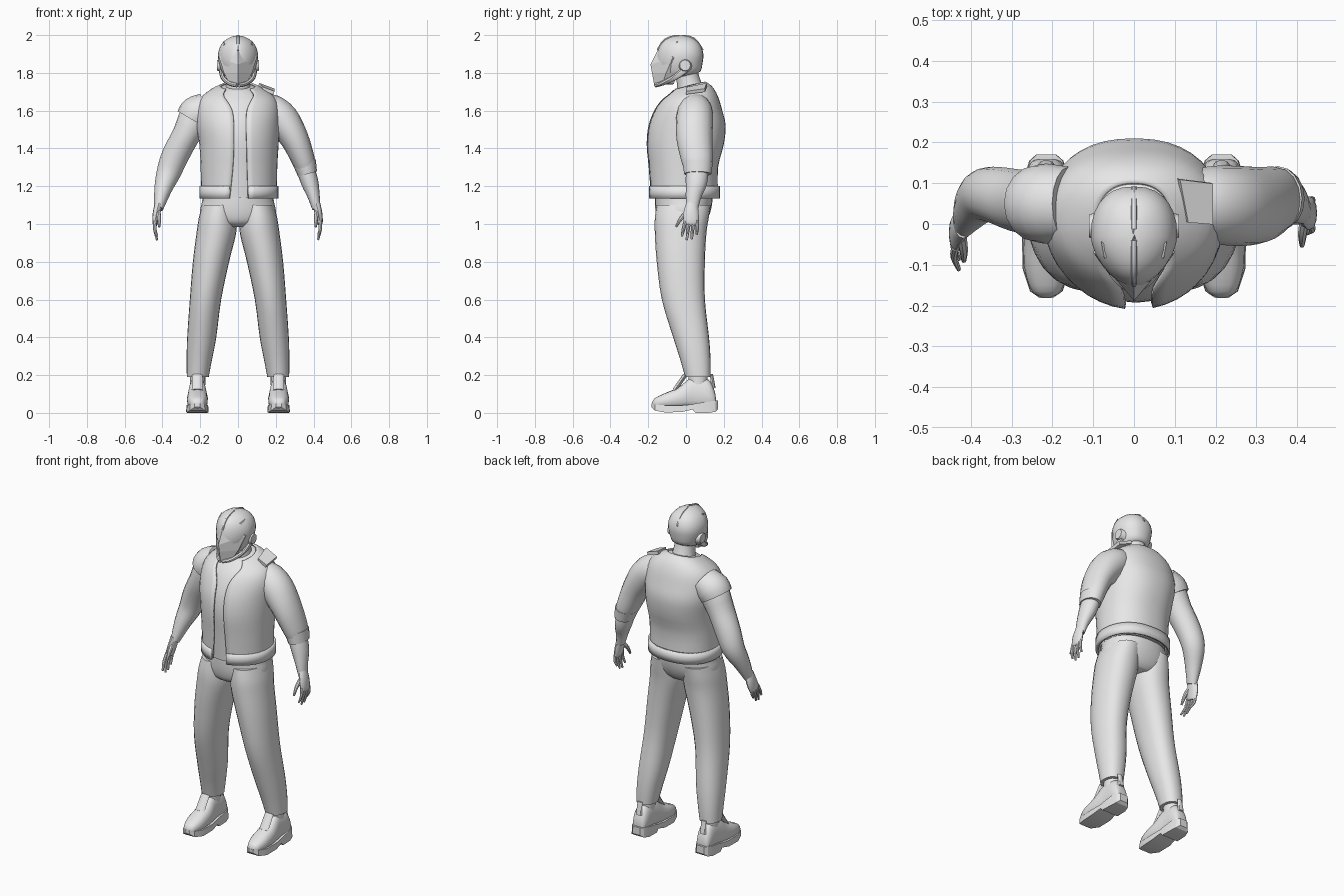
import bpy, bmesh, math
from mathutils import Vector

grey = bpy.data.materials.new("light_grey")
grey.diffuse_color = (0.8, 0.8, 0.8, 1)


def finish(name, bm, angle=40, solid=0):
    bmesh.ops.recalc_face_normals(bm, faces=bm.faces)
    me = bpy.data.meshes.new(name)
    bm.to_mesh(me)
    bm.free()
    ob = bpy.data.objects.new(name, me)
    bpy.context.collection.objects.link(ob)
    me.materials.append(grey)
    if solid:
        m = ob.modifiers.new("thickness", "SOLIDIFY")
        m.thickness, m.offset = solid, 0
    bpy.ops.object.select_all(action="DESELECT")
    ob.select_set(True)
    bpy.context.view_layer.objects.active = ob
    if angle:
        bpy.ops.object.shade_smooth_by_angle(angle=math.radians(angle))
    return ob


def smooth(st, k=3):
    """Catmull-Rom interpolation of station tuples."""
    out = []
    for i in range(len(st) - 1):
        p = [st[max(i - 1, 0)], st[i], st[i + 1], st[min(i + 2, len(st) - 1)]]
        for j in range(k):
            t = j / k
            out.append([b + 0.5 * t * (c - a + t * (2*a - 5*b + 4*c - d + t * (3*(b - c) + d - a)))
                        for a, b, c, d in zip(*p)])
    return out + [list(st[-1])]


def loft(name, rings, closed=True, cap=True, **kw):
    bm = bmesh.new()
    vs = [[bm.verts.new(p) for p in r] for r in rings]
    n = len(vs[0])
    for a, b in zip(vs, vs[1:]):
        for i in range(n if closed else n - 1):
            j = (i + 1) % n
            bm.faces.new((a[i], a[j], b[j], b[i]))
    if cap and closed:
        bm.faces.new(vs[0])
        bm.faces.new(vs[-1])
    return finish(name, bm, **kw)


def ring(s, n=28, pf=2.0, pb=2.3, gap=None, grow=0):
    """Horizontal section: z, x centre, half width, front y, back y, tilt."""
    z, xc, rx, yf, yb, tilt = s[:6]
    ym, ry = (yf + yb) / 2, (yb - yf) / 2 + grow
    a0, a1 = gap if gap else (0, 0)
    pts = []
    for i in range(n):
        t = a0 + (2 * math.pi - a0 - a1) * i / ((n - 1) if gap else n)
        sx, c = math.sin(t), math.cos(t)
        p = 2 / (pf if c > 0 else pb)
        y = ym - math.copysign(abs(c) ** p, c) * ry
        pts.append((xc + math.copysign(abs(sx) ** p, sx) * (rx + grow), y, z + tilt * y))
    return pts


def tube(name, st, n=16, k=3):
    """Limb along x, y, z with half depth and half thickness."""
    st = smooth(st, k)
    P = [Vector(s[:3]) for s in st]
    rings = []
    for i, s in enumerate(st):
        d = (P[min(i + 1, len(P) - 1)] - P[max(i - 1, 0)]).normalized()
        u = (Vector((0, 1, 0)) - d * d.y).normalized()
        v = d.cross(u)
        rings.append([P[i] + u * s[3] * math.cos(2 * math.pi * j / n) + v * s[4] * math.sin(2 * math.pi * j / n)
                      for j in range(n)])
    return loft(name, rings)


# Torso: last two values are the jacket opening angles
torso = smooth([
    (1.14, 0.005, 0.195, -0.185, 0.165, 0, 0.25, 0.25),
    (1.30, 0.005, 0.198, -0.195, 0.165, 0, 0.22, 0.16),
    (1.42, 0.005, 0.205, -0.205, 0.195, 0, 0.20, 0.13),
    (1.52, 0.0, 0.215, -0.195, 0.205, 0, 0.20, 0.10),
    (1.60, 0.0, 0.215, -0.165, 0.187, 0, 0.22, 0.14),
    (1.66, 0.0, 0.195, -0.135, 0.165, 0.08, 0.35, 0.3),
    (1.70, 0.0, 0.145, -0.105, 0.135, 0.18, 0.6, 0.55),
    (1.725, 0.0, 0.09, -0.08, 0.10, 0.25, 0.8, 0.8)], 3)
loft("shirt", [ring(s, grow=-0.012) for s in torso])
loft("jacket", [ring(s, 40, gap=(s[6], s[7])) for s in torso], closed=False, solid=0.01)
loft("jacket_hem", [ring((z, 0.005, 0.195, -0.187, 0.167, 0), 40, gap=(0.25, 0.25), grow=0.008)
                    for z in (1.135, 1.165, 1.2)], closed=False, solid=0.012)
tube("neck", [(0, 0.03, 1.68, 0.075, 0.075), (0, 0.012, 1.76, 0.062, 0.06), (0, 0, 1.82, 0.06, 0.06)])

# Shoulder patch
bm = bmesh.new()
top = [bm.verts.new(p) for p in ((0.11, 0.11, 1.738), (0.19, 0.10, 1.708), (0.19, 0.0, 1.694), (0.13, 0.005, 1.717))]
bm.faces.new(top)
finish("shoulder_patch", bm, angle=0, solid=0.018)

# Trousers
loft("trouser_hips", [ring(s) for s in smooth([
    (0.985, 0, 0.09, -0.11, 0.08, 0), (1.01, 0, 0.165, -0.145, 0.105, 0),
    (1.06, 0, 0.20, -0.16, 0.128, 0), (1.12, 0, 0.19, -0.165, 0.14, 0), (1.17, 0, 0.185, -0.165, 0.14, 0)])])
for side, word in ((-1, "right"), (1, "left")):
    loft(word + "_trouser_leg", [ring(s, 24) for s in smooth([
        (0.19, side * 0.213, 0.058, -0.005, 0.13, 0), (0.28, side * 0.205, 0.067, -0.03, 0.13, 0),
        (0.40, side * 0.192, 0.077, -0.068, 0.122, 0), (0.60, side * 0.172, 0.083, -0.128, 0.10, 0),
        (0.80, side * 0.143, 0.096, -0.155, 0.10, 0), (0.95, side * 0.115, 0.105, -0.165, 0.108, 0),
        (1.03, side * 0.108, 0.10, -0.165, 0.12, 0), (1.10, side * 0.10, 0.09, -0.155, 0.13, 0)])])

    # Shoe upper: y, half width, top z
    upper = smooth([(-0.18, 0.012, 0.055), (-0.165, 0.035, 0.078), (-0.11, 0.053, 0.105), (-0.04, 0.055, 0.135),
                    (0.01, 0.05, 0.175), (0.05, 0.046, 0.19), (0.12, 0.046, 0.175), (0.15, 0.038, 0.12),
                    (0.158, 0.025, 0.08)])
    rings = []
    for y, w, h in upper:
        r = []
        for j in range(16):
            a = 2 * math.pi * j / 16
            c, s = math.cos(a), math.sin(a)
            narrow = 1 - 0.25 * max(s, 0) * min(1, h / 0.15)
            r.append((side * 0.215 + w * narrow * math.copysign(abs(c) ** 0.7, c), y,
                      0.025 + (h - 0.025) * (0.5 + 0.5 * math.copysign(abs(s) ** 0.7, s))))
        rings.append(r)
    loft(word + "_shoe", rings)

    # Sole with raised arch and separate heel
    rings = []
    for y, w, b, t in ((-0.182, 0.015, 0.03, 0.05), (-0.165, 0.04, 0.012, 0.045), (-0.11, 0.058, 0.002, 0.04),
                       (-0.02, 0.06, 0.005, 0.04), (0.035, 0.054, 0.018, 0.045), (0.05, 0.054, 0.0, 0.05),
                       (0.12, 0.052, 0.0, 0.06), (0.155, 0.042, 0.006, 0.065), (0.17, 0.025, 0.02, 0.065)):
        x = side * 0.215
        rings.append([(x - w, y, b), (x + w, y, b), (x + w * 0.95, y, t), (x - w * 0.95, y, t)])
    loft(word + "_sole", rings, angle=30)
    tube(word + "_ankle", [(side * 0.214, 0.065, 0.12, 0.05, 0.04), (side * 0.213, 0.063, 0.25, 0.05, 0.042)])
    # Shoe tongue and heel tab
    tube(word + "_shoe_tongue", [(side * 0.215, -0.06, 0.12, 0.012, 0.03), (side * 0.215, -0.005, 0.2, 0.012, 0.028)], 8)
    tube(word + "_heel_tab", [(side * 0.215, 0.145, 0.13, 0.012, 0.02), (side * 0.215, 0.135, 0.205, 0.008, 0.016)], 8)

# Arms: long sleeve on one side, bare on the other
tube("left_sleeve", [(0.10, 0.055, 1.635, 0.06, 0.06), (0.17, 0.05, 1.605, 0.09, 0.085), (0.235, 0.045, 1.55, 0.098, 0.09),
                     (0.30, 0.045, 1.45, 0.095, 0.075), (0.345, 0.058, 1.34, 0.083, 0.062),
                     (0.357, 0.06, 1.30, 0.074, 0.055)])
tube("left_cuff", [(0.352, 0.062, 1.325, 0.08, 0.062), (0.368, 0.062, 1.265, 0.072, 0.052)])
tube("left_forearm", [(0.355, 0.06, 1.30, 0.06, 0.048), (0.38, 0.055, 1.22, 0.057, 0.046),
                      (0.40, 0.04, 1.15, 0.042, 0.033), (0.415, 0.032, 1.08, 0.032, 0.022)])
tube("right_arm", [(-0.14, 0.05, 1.62, 0.06, 0.06), (-0.215, 0.05, 1.575, 0.08, 0.088), (-0.275, 0.055, 1.47, 0.078, 0.074),
                   (-0.333, 0.07, 1.36, 0.07, 0.072), (-0.368, 0.07, 1.27, 0.064, 0.064),
                   (-0.398, 0.035, 1.18, 0.05, 0.046), (-0.42, -0.005, 1.08, 0.032, 0.024)])
tube("right_armhole", [(-0.16, 0.05, 1.62, 0.09, 0.08), (-0.215, 0.05, 1.585, 0.098, 0.097),
                       (-0.24, 0.05, 1.55, 0.093, 0.092)])

# Hands: palm, four fingers and thumb
for word, x, y, s, lean in (("left", 0.418, 0.032, 1, -0.01), ("right", -0.423, -0.005, -1, -0.045)):
    tube(word + "_palm", [(x - s * 0.004, y, 1.11, 0.03, 0.021), (x + s * 0.008, y - 0.005, 1.06, 0.04, 0.02),
                          (x + s * 0.015, y + lean * 0.5, 1.01, 0.04, 0.016), (x + s * 0.014, y + lean * 0.6, 0.995, 0.03, 0.01)], 12)
    for i, tip in enumerate((0.935, 0.915, 0.92, 0.945)):
        f = y + lean * 0.5 - 0.03 + 0.02 * i
        tube(f"{word}_finger_{i + 1}", [(x + s * 0.015, f, 1.02, 0.01, 0.01),
                                        (x + s * 0.018, f + lean * 0.4 + (i - 1.5) * 0.004, 0.975, 0.0095, 0.009),
                                        (x + s * 0.006, f + lean + (i - 1.5) * 0.006, tip, 0.006, 0.005)], 8)
    tube(word + "_thumb", [(x, y - 0.02, 1.07, 0.014, 0.012), (x - s * 0.005, y - 0.058, 1.03, 0.011, 0.011),
                           (x - s * 0.006, y - 0.085, 0.985, 0.006, 0.006)], 8)

# Helmet
helmet = smooth([
    (1.785, 0, 0.06, -0.12, 0.055, 0.2), (1.80, 0, 0.082, -0.135, 0.078, 0.12),
    (1.85, 0, 0.10, -0.155, 0.088, 0.05), (1.90, 0, 0.106, -0.152, 0.092, 0), (1.945, 0, 0.092, -0.138, 0.078, 0),
    (1.975, 0, 0.065, -0.11, 0.05, 0), (1.992, 0, 0.032, -0.072, 0.015, 0), (1.997, 0, 0.008, -0.04, -0.01, 0)], 2)
loft("helmet_shell", [ring(s, 28, pf=1.65) for s in helmet])

# Faceted pointed visor
bm = bmesh.new()
rows = [((0, -0.148, 1.925), (0.075, -0.09, 1.915)), ((0, -0.188, 1.845), (0.1, -0.07, 1.88)),
        ((0, -0.18, 1.80), (0.075, -0.105, 1.80)), ((0, -0.168, 1.735), (0.045, -0.125, 1.74))]
vs = [[bm.verts.new(p) for p in ((-b[0], b[1], b[2]), a, b, (b[0] * 0.8, b[1] + 0.06, b[2]),
                                 (-b[0] * 0.8, b[1] + 0.06, b[2]))] for a, b in rows]
for a, b in zip(vs, vs[1:]):
    for i in range(5):
        bm.faces.new((a[i], a[(i + 1) % 5], b[(i + 1) % 5], b[i]))
bm.faces.new(vs[0])
bm.faces.new(vs[-1])
finish("visor", bm, angle=0)

# Crest, jaw guards, ear discs and small fins
tube("helmet_crest", [(0, -0.15, 1.92, 0.006, 0.006), (0, -0.112, 1.975, 0.006, 0.007), (0, -0.04, 1.996, 0.006, 0.007),
                      (0, 0.04, 1.982, 0.006, 0.007), (0, 0.088, 1.92, 0.006, 0.006)], 8)
for s, word in ((-1, "right"), (1, "left")):
    tube(word + "_jaw_guard", [(s * 0.09, 0.0, 1.82, 0.02, 0.012), (s * 0.08, -0.06, 1.775, 0.016, 0.012),
                               (s * 0.045, -0.125, 1.745, 0.014, 0.012), (s * 0.005, -0.16, 1.735, 0.012, 0.012)], 8)
    bm = bmesh.new()
    bmesh.ops.create_cone(bm, cap_ends=True, segments=16, radius1=0.038, radius2=0.028, depth=0.03)
    ob = finish(word + "_ear_disc", bm)
    ob.location, ob.rotation_euler = (s * 0.095, -0.005, 1.84), (0, s * math.pi / 2, 0)
    bm = bmesh.new()
    bmesh.ops.create_cone(bm, cap_ends=True, segments=4, radius1=0.014, radius2=0.002, depth=0.04)
    ob = finish(word + "_helmet_fin", bm, angle=0)
    ob.location, ob.rotation_euler = (s * 0.073, -0.06, 1.955), (-0.9, s * 0.5, 0)
